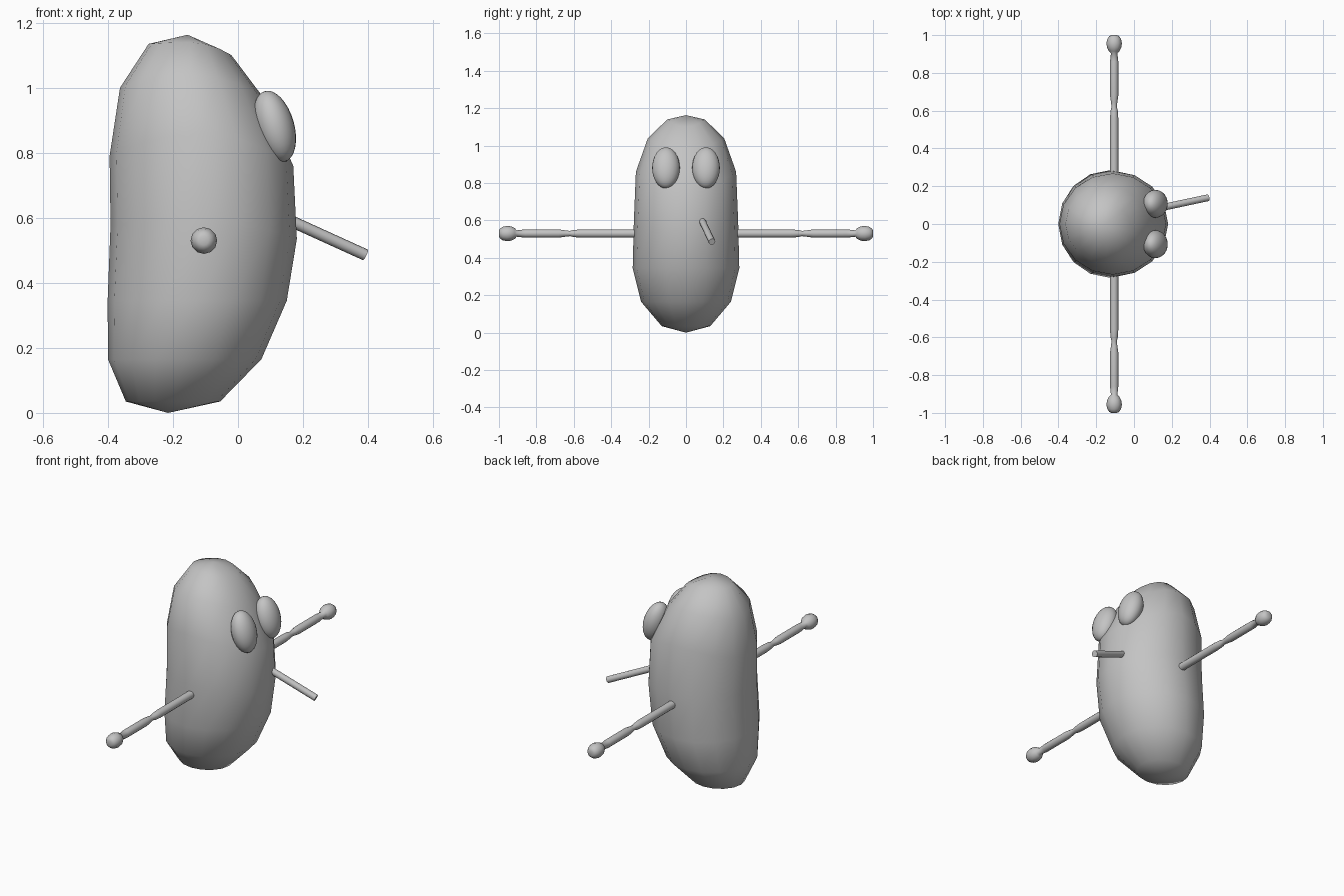
import bpy, bmesh, math
from mathutils import Vector, Matrix

if "Cube" in bpy.data.objects:
    bpy.data.objects.remove(bpy.data.objects["Cube"])

grey = bpy.data.materials.new("plain grey")
grey.diffuse_color = (0.55, 0.55, 0.55, 1)
grey.use_nodes = True
grey.node_tree.nodes["Principled BSDF"].inputs["Base Color"].default_value = grey.diffuse_color


def finish(bm, name, sharp=60):
    bmesh.ops.recalc_face_normals(bm, faces=bm.faces)
    me = bpy.data.meshes.new(name)
    bm.to_mesh(me)
    bm.free()
    me.materials.append(grey)
    ob = bpy.data.objects.new(name, me)
    bpy.context.collection.objects.link(ob)
    bpy.ops.object.select_all(action='DESELECT')
    ob.select_set(True)
    bpy.context.view_layer.objects.active = ob
    bpy.ops.object.shade_smooth_by_angle(angle=math.radians(sharp))
    return ob


def skin(bm, loops):
    """Bridge successive closed loops of vertices."""
    n = len(loops[0])
    for a, b in zip(loops, loops[1:]):
        for i in range(n):
            j = (i + 1) % n
            bm.faces.new((a[i], a[j], b[j], b[i]))


# Bean body: per ring x left, x right, half width, z left, z middle, z right
RINGS = [
    (-0.345, -0.055, 0.130, 0.035, 0.035, 0.035),
    (-0.400, 0.072, 0.240, 0.165, 0.165, 0.165),
    (-0.401, 0.150, 0.285, 0.345, 0.345, 0.345),
    (-0.392, 0.181, 0.279, 0.580, 0.590, 0.535),
    (-0.395, 0.170, 0.268, 0.790, 0.860, 0.760),
    (-0.363, 0.072, 0.204, 1.000, 1.040, 0.978),
    (-0.275, -0.020, 0.100, 1.135, 1.140, 1.100),
]
SEG = 16
bm = bmesh.new()
loops = []
for xl, xr, w, zl, zm, zr in RINGS:
    ring = []
    for k in range(SEG):
        a = 2 * math.pi * k / SEG
        c = math.cos(a)
        z = zm + c * c * ((zr if c > 0 else zl) - zm)
        ring.append(bm.verts.new(((xl + xr) / 2 + c * (xr - xl) / 2, w * math.sin(a), z)))
    loops.append(ring)
skin(bm, loops)
for ring, pole in ((loops[0], (-0.215, 0, 0.0)), (loops[-1], (-0.155, 0, 1.163))):
    p = bm.verts.new(pole)
    for k in range(SEG):
        bm.faces.new((ring[k], ring[(k + 1) % SEG], p))
finish(bm, "body", 80)

# Arms with a pinched elbow and a ball hand: (distance along y, radius)
ARM = [(0.22, 0.022), (0.56, 0.022), (0.60, 0.019), (0.62, 0.014), (0.645, 0.017),
       (0.68, 0.022), (0.86, 0.022), (0.905, 0.017), (0.915, 0.028), (0.935, 0.038),
       (0.957, 0.041), (0.98, 0.036), (0.995, 0.026), (1.0, 0.014)]
for side, name in ((1, "left_arm"), (-1, "right_arm")):
    bm = bmesh.new()
    loops = [[bm.verts.new((-0.105 + r * math.cos(math.tau * k / 12), side * y,
                            0.53 + r * math.sin(math.tau * k / 12))) for k in range(12)]
             for y, r in ARM]
    skin(bm, loops)
    bm.faces.new(loops[0])
    bm.faces.new(loops[-1])
    finish(bm, name)

# Tilted egg-shaped eyes
for side, name in ((1, "left_eye"), (-1, "right_eye")):
    bm = bmesh.new()
    m = (Matrix.Translation((0.113, side * 0.107, 0.881))
         @ Matrix.Rotation(math.radians(-16), 4, 'Y')
         @ Matrix.Diagonal((0.060, 0.074, 0.113, 1)))
    bmesh.ops.create_uvsphere(bm, u_segments=24, v_segments=16, radius=1, matrix=m)
    finish(bm, name)

# Thin stick below the eyes
start, end = Vector((0.13, 0.083, 0.605)), Vector((0.392, 0.139, 0.486))
d = end - start
bm = bmesh.new()
bmesh.ops.create_cone(bm, cap_ends=True, segments=12, radius1=0.018, radius2=0.018,
                      depth=d.length, matrix=Matrix.Translation((start + end) / 2)
                      @ d.to_track_quat('Z', 'Y').to_matrix().to_4x4())
finish(bm, "mouth_stick", 40)
